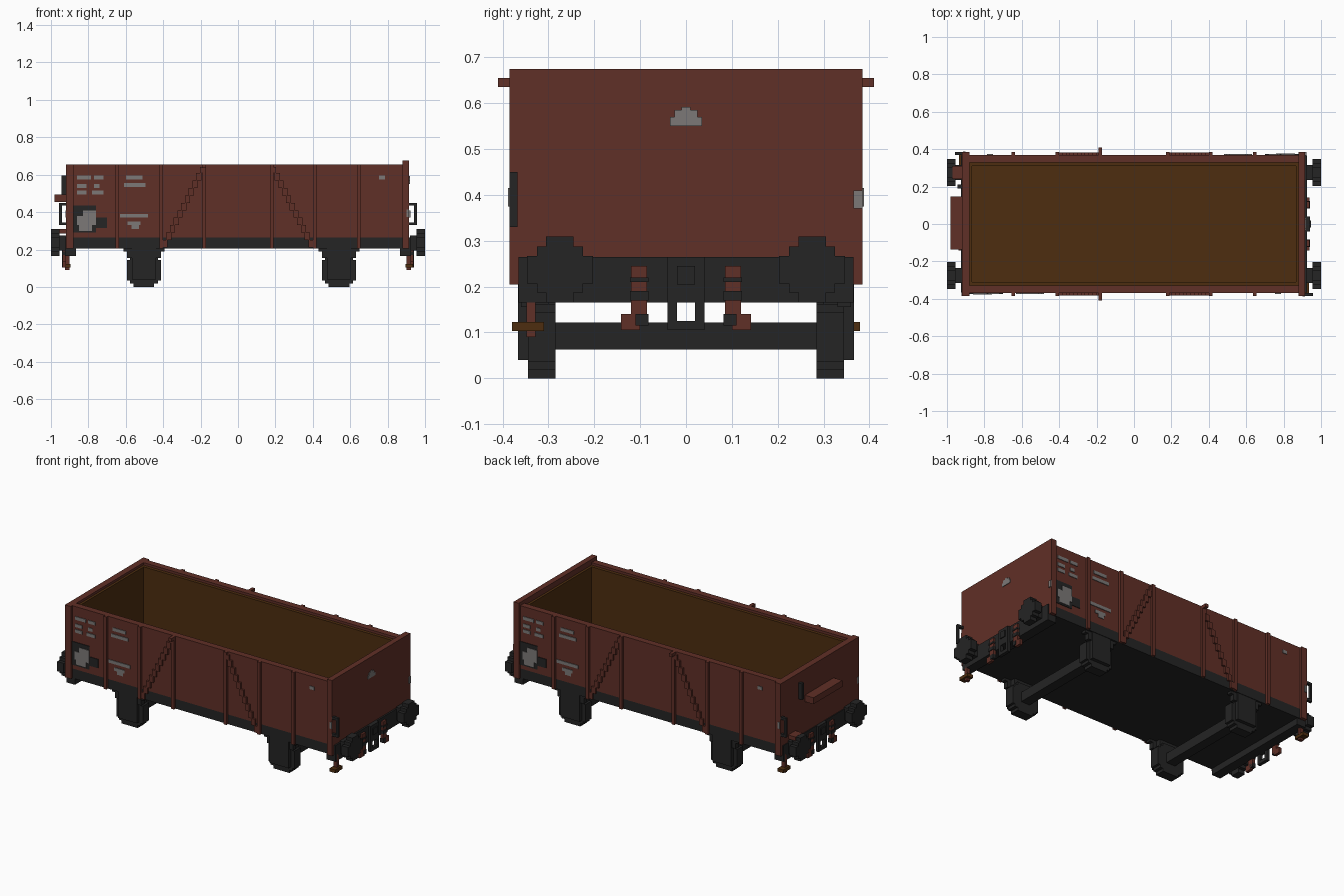
import bpy
import bmesh
from mathutils import Matrix, Vector

UNIT = 0.01  # all part sizes below are in hundredths

start_cube = bpy.data.objects.get("Cube")
if start_cube:
    bpy.data.objects.remove(start_cube, do_unlink=True)


def material(name, red, green, blue):
    mat = bpy.data.materials.new(name)
    mat.use_nodes = True
    colour = (red, green, blue, 1)
    mat.diffuse_color = colour
    mat.node_tree.nodes["Principled BSDF"].inputs["Base Color"].default_value = colour
    return mat


RUST = material("rust red", .118, .029, .02)
BLACK = material("soft black", .018, .018, .018)
BROWN = material("dark brown", .075, .027, .005)
GREY = material("light grey", .2, .19, .185)

# Where copies go: signs applied to x and y
ONCE = [(1, 1)]
TURNED = [(1, 1), (-1, -1)]
SIDES = [(1, 1), (1, -1)]
ENDS = [(1, 1), (-1, 1)]
CORNERS = SIDES + [(-1, 1), (-1, -1)]


def finish(bm, name, mat, places):
    """Make one object holding every mirrored copy of the mesh."""
    mesh = bpy.data.meshes.new(name)
    source = bpy.data.meshes.new(name + "_source")
    bm.to_mesh(source)
    bm.free()
    result = bmesh.new()
    for sx, sy in places:
        copy = bmesh.new()
        copy.from_mesh(source)
        copy.transform(Matrix.Diagonal((sx * UNIT, sy * UNIT, UNIT, 1)))
        part = bpy.data.meshes.new(name + "_copy")
        copy.to_mesh(part)
        copy.free()
        result.from_mesh(part)
        bpy.data.meshes.remove(part)
    bpy.data.meshes.remove(source)
    bmesh.ops.recalc_face_normals(result, faces=result.faces[:])
    result.to_mesh(mesh)
    result.free()
    mesh.materials.append(mat)
    obj = bpy.data.objects.new(name, mesh)
    bpy.context.collection.objects.link(obj)
    return obj


def blocks(name, mat, boxes, places=ONCE):
    """Boxes given as (x range, y range, z range)."""
    bm = bmesh.new()
    for ranges in boxes:
        size = [high - low for low, high in ranges]
        middle = Vector([(high + low) / 2 for low, high in ranges])
        matrix = Matrix.Translation(middle) @ Matrix.Diagonal((*size, 1))
        bmesh.ops.create_cube(bm, size=1, matrix=matrix)
    return finish(bm, name, mat, places)


def box(name, mat, x, y, z, places=ONCE):
    return blocks(name, mat, [(x, y, z)], places)


def stepped_disc(name, mat, axis, across, height, depth, steps, places):
    """A stair-edged disc facing along x or y."""
    quarter, low = [], 0
    for w, h in steps:
        quarter += [(w, low), (w, h)]
        low = h
    quarter = quarter[1:]
    ring = quarter + [(-w, h) for w, h in reversed(quarter)]
    ring += [(-w, -h) for w, h in quarter] + [(w, -h) for w, h in reversed(quarter)]
    bm = bmesh.new()
    verts = []
    for w, h in ring:
        spot = (depth[0], across + w) if axis == "x" else (across + w, depth[0])
        verts.append(bm.verts.new((*spot, height + h)))
    face = bm.faces.new(verts)
    grown = bmesh.ops.extrude_face_region(bm, geom=[face], use_keep_orig=True)
    moved = [v for v in grown["geom"] if isinstance(v, bmesh.types.BMVert)]
    reach = depth[1] - depth[0]
    shift = (reach, 0, 0) if axis == "x" else (0, reach, 0)
    bmesh.ops.translate(bm, verts=moved, vec=shift)
    return finish(bm, name, mat, places)


# Body shell
SIDE, INNER, LINING, TOP, SILL, BASE = 37, 33, 31, 65.5, 26.5, 20.5
box("side_walls", RUST, (-88, 88), (INNER, SIDE), (SILL, TOP), SIDES)
box("tall_end_wall", RUST, (88, 91.5), (-38.5, 38.5), (BASE, 67.5))
box("low_end_wall", RUST, (-92, -88), (-38.5, 38.5), (BASE, TOP))
box("underframe", BLACK, (-88, 88), (-SIDE, SIDE), (BASE, SILL))
box("floor", BROWN, (-88, 88), (-INNER, INNER), (SILL, 27.5))
box("side_lining", BROWN, (-88, 88), (LINING, INNER), (SILL, 64), SIDES)
box("end_lining", BROWN, (86.5, 88), (-INNER, INNER), (SILL, 64), ENDS)

# Side posts and stair-edged braces
OUTER = (SIDE, 38.5)
blocks("side_posts", RUST, [((x - 1, x + 1), OUTER, (BASE, TOP)) for x in (18, 41, 64.5)], CORNERS)
braces = []
for i in range(11):
    x, z = 39 - 2 * i, 21 + 4 * i
    braces.append(((x - 1.4, x + 1.4), (SIDE, 38.2), (z, min(z + 4, 64))))
blocks("side_braces", RUST, braces, CORNERS)
box("side_pegs", RUST, (-19, -17), (SIDE, 41), (63.5, TOP), SIDES)

# Painted panels on both sides
FRONT = (-37.4, -SIDE)
box("dark_panel", BLACK, (-88, -76), FRONT, (29, 43.5), TURNED)
box("dark_panel_tail", BLACK, (-76, -70), FRONT, (31.5, 37), TURNED)
BADGE = (-37.7, -37.3)
blocks("panel_badge", GREY, [
    ((-85, -78), BADGE, (30, 33)),
    ((-86, -76), BADGE, (33, 38)),
    ((-83, -76), BADGE, (38, 41)),
], TURNED)
marks = [
    (-86, -78.5, 57.5, 59.5), (-77, -72, 57.5, 59.5), (-86, -81, 53, 55),
    (-86, -81, 49.5, 51.5), (-77, -74, 53, 55), (-78, -72, 49.5, 51.5),
    (-60, -51, 57.5, 59.5), (-61, -49.5, 53.5, 55.5), (-63, -48, 37, 39),
    (-59, -52, 33, 35), (-57, -53, 31, 33), (75.5, 78.5, 57.5, 59.5),
]
blocks("side_marks", GREY, [((a, b), FRONT, (c, d)) for a, b, c, d in marks], TURNED)
box("corner_side_marks", GREY, (90, 91.5), (-38.8, -38.5), (37.5, 41.5), TURNED)
box("corner_end_marks", GREY, (91.5, 92.1), (36.5, 38.5), (37, 41), TURNED)
FACE = (91.5, 91.9)
blocks("end_badge", GREY, [
    (FACE, (-3.5, 3.5), (55, 57)), (FACE, (-2.5, 2.5), (57, 58.5)), (FACE, (-1, 1), (58.5, 59.2)),
])

# Headstocks and buffers
box("headstocks", BLACK, (86.5, 92.5), (-36.5, 36.5), (16.5, SILL), ENDS)
box("buffer_shafts", BLACK, (92, 96), (23.5, 31.5), (19.5, 27.5), CORNERS)
stepped_disc("buffer_plates", BLACK, "x", 27.5, 23.7, (95.5, 100),
             [(7.2, 3), (5, 5), (3, 7.2)], CORNERS)

# Couplings and hoses
HOOK = (92, 94)
blocks("couplings", BLACK, [
    (HOOK, (-4, 4), (16.5, SILL)), (HOOK, (-4, -2), (10.5, 16.5)),
    (HOOK, (2, 4), (10.5, 16.5)), (HOOK, (-2, 2), (10.5, 12.5)),
    ((94, 94.6), (-2, 2), (20.5, 24.5)),
], ENDS)
blocks("hoses", RUST, [
    ((92, 93.8), (8.5, 12), (12, 24.5)), ((92, 93.8), (10, 14.2), (10.5, 14)),
], CORNERS)
blocks("hose_clips", BLACK, [
    ((92, 94.2), (8.2, 12.2), (21, 22)), ((92, 94.2), (8.2, 12.2), (17, 19)),
    ((92, 94.2), (8.2, 11), (11.5, 14)),
], CORNERS)

# Wheels, axles, axle boxes and springs
for end, x in (("rear", -50.3), ("fore", 54)):
    stepped_disc(end + "_wheels", BLACK, "y", x, 9, (28.5, 34.5),
                 [(9, 5.5), (7.5, 7.2), (5.5, 9)], SIDES)
    box(end + "_axle", BLACK, (x - 3, x + 3), (-29, 29), (6.3, 12.2))
    box(end + "_hangers", BLACK, (x - 6.5, x + 6.5), (30, 34.5), (9, BASE), SIDES)
    blocks(end + "_axle_boxes", BLACK, [
        ((x - 6.5, x + 6.5), (34.5, 36.7), (4, BASE)),
        ((x - 9, x + 9), (33, 36), (15.5, 19)),
        ((x - 11, x + 11), (33, 36), (19, BASE)),
    ], SIDES)

# Corner steps and grab handles at opposite corners
box("step_hangers", RUST, (90, 92.5), (-34.8, -32.8), (9, BASE), TURNED)
box("step_treads", BROWN, (89.5, 93.5), (-38, -31), (10.3, 12.3), TURNED)
GRIP = (-38.5, -36.8)
blocks("grab_handles", BLACK, [
    ((94.2, 95.6), GRIP, (33, 45)), ((91.5, 94.2), GRIP, (33, 34.5)), ((91.5, 94.2), GRIP, (43.5, 45)),
], TURNED)

# Fittings on the low end
box("end_platform", RUST, (-98, -92), (-13.5, 14.8), (45.5, 49.5))
box("end_step", RUST, (-97, -92), (24, 31), (28.5, 31))
box("end_grip", BLACK, (-94.5, -92), (19, 21), (49.5, 59.5))
